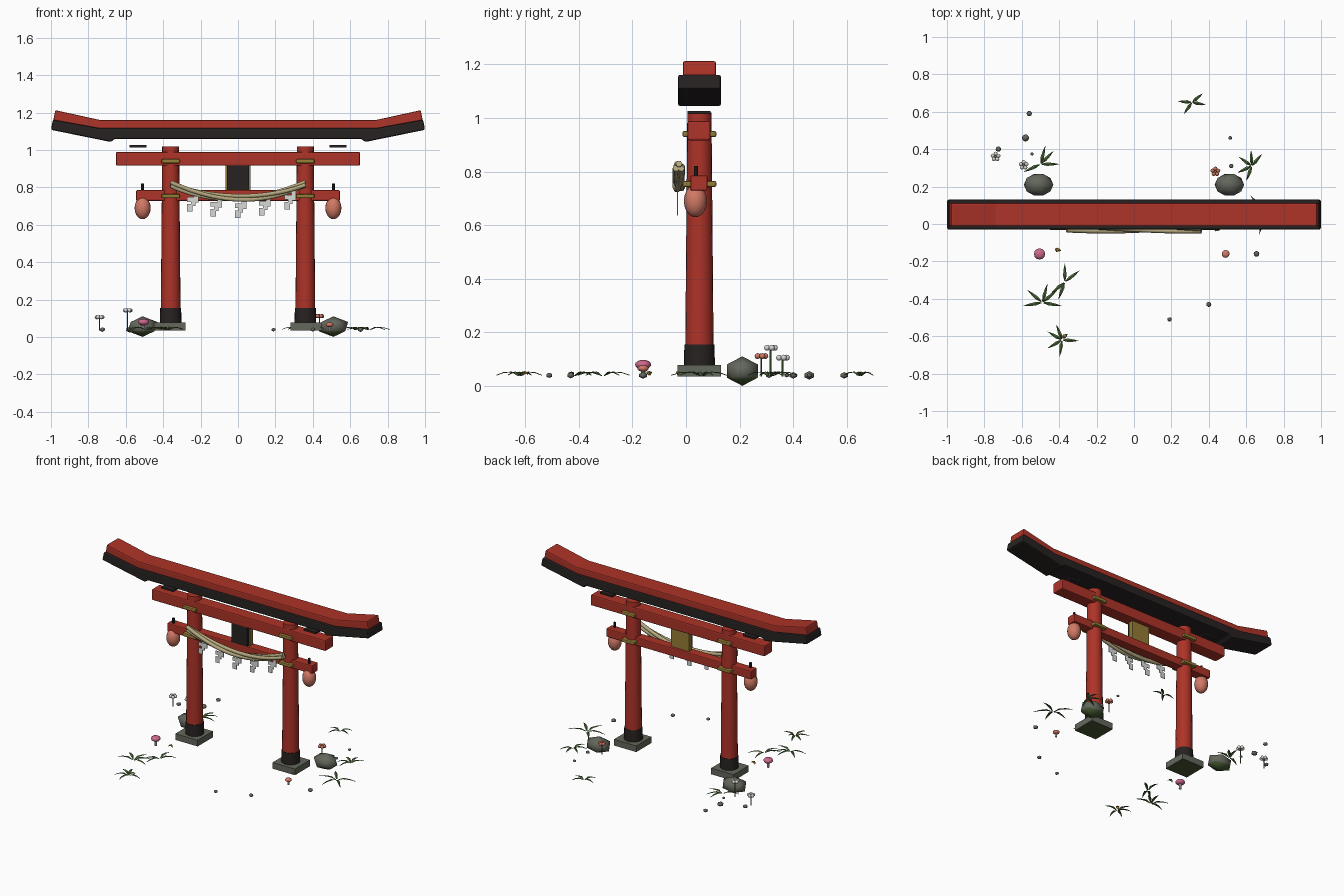
import bpy, bmesh, math
from mathutils import Vector, Matrix

if "Cube" in bpy.data.objects:
    bpy.data.objects.remove(bpy.data.objects["Cube"])

CY = 0.05       # depth centre of the gate
GROUND = 0.04   # level the small plants sit on


def mat(name, rgb):
    m = bpy.data.materials.new(name)
    m.diffuse_color = (*rgb, 1)
    m.use_nodes = True
    m.node_tree.nodes["Principled BSDF"].inputs["Base Color"].default_value = m.diffuse_color
    return m


RED = mat("vermilion", (0.42, 0.033, 0.021))
BLACK = mat("black_lacquer", (0.021, 0.016, 0.016))
GOLD = mat("gold", (0.30, 0.20, 0.035))
STONE = mat("stone", (0.125, 0.135, 0.105))
MOSS = mat("moss", (0.06, 0.10, 0.03))
STRAW = mat("straw", (0.46, 0.39, 0.21))
PAPER = mat("paper_white", (0.68, 0.70, 0.68))
SALMON = mat("salmon", (0.64, 0.19, 0.13))
PINK = mat("pink", (0.60, 0.14, 0.26))
LEAF = mat("leaf_green", (0.08, 0.16, 0.045))


def finish(bm, name, m, smooth=False, bevel=0):
    bmesh.ops.recalc_face_normals(bm, faces=bm.faces)
    me = bpy.data.meshes.new(name)
    bm.to_mesh(me)
    bm.free()
    o = bpy.data.objects.new(name, me)
    bpy.context.collection.objects.link(o)
    me.materials.append(m)
    if bevel:
        b = o.modifiers.new("bevel", 'BEVEL')
        b.width, b.segments, b.limit_method = bevel, 2, 'ANGLE'
    if smooth:
        bpy.context.view_layer.objects.active = o
        o.select_set(True)
        bpy.ops.object.shade_smooth_by_angle(angle=math.radians(smooth))
        o.select_set(False)
    return o


def place(c, s):
    return Matrix.Translation(c) @ Matrix.Diagonal((*s, 1))


def box(name, c, s, m, bevel=0):
    bm = bmesh.new()
    bmesh.ops.create_cube(bm, size=1, matrix=place(c, s))
    return finish(bm, name, m, bevel=bevel)


def cyl(name, c, z0, z1, r0, r1, m, n=20):
    bm = bmesh.new()
    bmesh.ops.create_cone(bm, cap_ends=True, segments=n, radius1=r0, radius2=r1, depth=z1 - z0,
                          matrix=Matrix.Translation((*c, (z0 + z1) / 2)))
    return finish(bm, name, m, 35)


def ball(name, c, s, m, u=16, v=10):
    bm = bmesh.new()
    bmesh.ops.create_uvsphere(bm, u_segments=u, v_segments=v, radius=1, matrix=place(c, s))
    return finish(bm, name, m, 60)


def extrude_xz(name, pts, y0, y1, m, bevel=0):
    bm = bmesh.new()
    f = bm.faces.new([bm.verts.new((x, y0, z)) for x, z in pts])
    r = bmesh.ops.extrude_face_region(bm, geom=[f])
    vs = [g for g in r["geom"] if isinstance(g, bmesh.types.BMVert)]
    bmesh.ops.translate(bm, vec=(0, y1 - y0, 0), verts=vs)
    return finish(bm, name, m, bevel=bevel)


def mirrored(half):
    return half + [(-x, z) for x, z in reversed(half)]


def moss_below(o):
    # undersides are mossy
    o.data.materials.append(MOSS)
    for p in o.data.polygons:
        p.material_index = 1 if p.normal.z < -0.3 else 0


# Curved top lintel: dark lower beam and red cap
extrude_xz("lintel_lower", mirrored([(0.66, 1.06), (0.68, 1.043), (1.0, 1.108), (0.99, 1.162), (0.74, 1.117)]),
           CY - 0.08, CY + 0.08, BLACK, 0.008)
extrude_xz("lintel_cap", mirrored([(0.74, 1.112), (0.988, 1.158), (0.977, 1.213), (0.74, 1.161)]),
           CY - 0.062, CY + 0.062, RED, 0.007)

# Tie beams
box("upper_beam", (0, CY - 0.002, 0.953), (1.305, 0.086, 0.073), RED, 0.007)
box("lower_beam", (0, CY - 0.002, 0.757), (1.09, 0.064, 0.057), RED, 0.006)

# Pillars, collars, footings, bands, spacer blocks and lanterns
for s in (-1, 1):
    x = 0.36 * s
    cyl("pillar", (x, CY), 0.12, 1.02, 0.053, 0.045, RED)
    cyl("pillar_collar", (x, CY), 0.075, 0.155, 0.058, 0.056, BLACK)
    moss_below(box("footing", (x + 0.005 * s, CY, 0.057), (0.168, 0.162, 0.042), STONE))
    for z in (0.94, 0.754):
        box("gold_band", (x, CY, z), (0.098, 0.126, 0.022), GOLD, 0.006)
    box("spacer_block", (0.535 * s, CY - 0.002, 1.02), (0.09, 0.086, 0.012), BLACK)
    cyl("lantern_hook", (0.51 * s, 0.037), 0.73, 0.82, 0.008, 0.008, BLACK, 8)
    ball("lantern", (0.51 * s, 0.035, 0.69), (0.043, 0.043, 0.06), SALMON)

# Name tablet: dark board on a gold backing
box("tablet_board", (0, 0.022, 0.853), (0.118, 0.02, 0.13), BLACK)
box("tablet_back", (0, 0.048, 0.853), (0.132, 0.032, 0.136), GOLD)


# Sagging straw rope made of twisted strands
def rope_z(x):
    return 0.743 + 0.075 * (x / 0.36) ** 2


for k in range(3):
    cu = bpy.data.curves.new("rope_strand", 'CURVE')
    cu.dimensions, cu.bevel_depth, cu.bevel_resolution, cu.use_fill_caps = '3D', 0.0125, 1, True
    sp = cu.splines.new('POLY')
    sp.points.add(30)
    for i, p in enumerate(sp.points):
        x = -0.36 + 0.72 * i / 30
        a = k * math.tau / 3 + i * 0.12
        p.co = (x, -0.027 + 0.0115 * math.cos(a), rope_z(x) + 0.0115 * math.sin(a), 1)
    cu.materials.append(STRAW)
    bpy.context.collection.objects.link(bpy.data.objects.new("rope_strand", cu))

# Zigzag paper streamers
for x in (-0.24, -0.115, 0.015, 0.145, 0.28):
    t = rope_z(x) - 0.008
    zig = [(0.005, 0), (0.03, 0), (0.03, -0.05), (0.012, -0.05), (0.012, -0.068), (-0.002, -0.068), (-0.002, -0.098),
           (-0.032, -0.098), (-0.032, -0.058), (-0.012, -0.058), (-0.012, -0.045), (-0.032, -0.045),
           (-0.032, -0.02), (0.005, -0.02)]
    extrude_xz("paper_streamer", [(x + a, t + b) for a, b in zig], -0.033, -0.029, PAPER)

# Mossy boulders
for x in (-0.51, 0.51):
    bm = bmesh.new()
    bmesh.ops.create_icosphere(bm, subdivisions=1, radius=1, matrix=place((x, 0.21, 0.056), (0.088, 0.068, 0.055)))
    moss_below(finish(bm, "boulder", STONE, 60))

# Pebbles
for x, y, r in ((-0.56, 0.59, .016), (-0.58, 0.46, .021), (-0.725, 0.40, .016), (-0.545, 0.375, .01),
                (0.515, 0.46, .011), (0.52, 0.31, .013), (0.655, -0.16, .017), (0.40, -0.43, .015), (0.19, -0.51, .013)):
    bm = bmesh.new()
    bmesh.ops.create_icosphere(bm, subdivisions=1, radius=1, matrix=place((x, y, GROUND), (r, r, r * 0.75)))
    finish(bm, "pebble", STONE, 60)

# Mushrooms
for x, y, r, z, m in ((-0.505, -0.16, 0.03, 0.08, PINK), (0.49, -0.16, 0.021, 0.066, SALMON)):
    cyl("mushroom_stem", (x, y), 0.032, z, r * 0.3, r * 0.25, PAPER, 8)
    ball("mushroom_cap", (x, y, z), (r, r, r * 0.6), m, 12, 8)

# Five-petal flowers
for x, y, z, m in ((-0.74, 0.36, 0.106, PAPER), (-0.59, 0.315, 0.143, PAPER), (0.435, 0.28, 0.112, SALMON)):
    cyl("flower_stem", (x, y), 0.035, z, 0.003, 0.003, LEAF, 6)
    ball("flower_centre", (x, y, z), (0.007, 0.007, 0.01), GOLD, 8, 6)
    for i in range(5):
        a = i * math.tau / 5 + 0.3
        ball("flower_petal", (x + 0.016 * math.cos(a), y + 0.016 * math.sin(a), z), (0.011, 0.011, 0.011), m, 8, 6)


# Bamboo-leaf clumps: each leaf is a folded, drooping blade
def blade(bm, c, ang, ln, w):
    d = Vector((math.cos(ang), math.sin(ang), 0))
    n = Vector((-d.y, d.x, 0))
    prev = None
    for t, k, h in ((0.05, 0.25, 0.0), (0.35, 1, 0.014), (0.7, 0.65, 0.012), (1, 0.03, 0.002)):
        p = Vector(c) + d * ln * t + Vector((0, 0, h))
        row = [bm.verts.new(p + n * w * k * s + Vector((0, 0, -0.003 * abs(s)))) for s in (-1, 0, 1)]
        if prev:
            for i in (0, 1):
                bm.faces.new((prev[i], prev[i + 1], row[i + 1], row[i]))
        prev = row


clumps = (((-0.50, 0.32), (0, 45, 75, 205), 0.1), ((0.31, 0.65), (40, 175, 235, 350), 0.075),
          ((0.63, 0.31), (93, 145, 50, 250, 205), 0.085), ((-0.49, -0.42), (40, 75, 190, 140, 350), 0.105),
          ((-0.37, -0.31), (90, 38, 220, 250), 0.1), ((-0.385, -0.62), (150, 210, 262, 357, 110), 0.088),
          ((0.70, 0.06), (130, 315, 255, 20, 190), 0.12))
for (x, y), angles, ln in clumps:
    bm = bmesh.new()
    for a in angles:
        blade(bm, (x, y, GROUND), math.radians(a), ln, 0.0095)
    finish(bm, "bamboo_leaves", LEAF)

# Fallen autumn leaves
for x, y, a in ((-0.425, -0.135, -0.2), (-0.385, -0.61, 0.6), (0.425, -0.025, -0.2)):
    bm = bmesh.new()
    blade(bm, (x, y, GROUND + 0.002), a, 0.036, 0.012)
    finish(bm, "fallen_leaf", GOLD)
